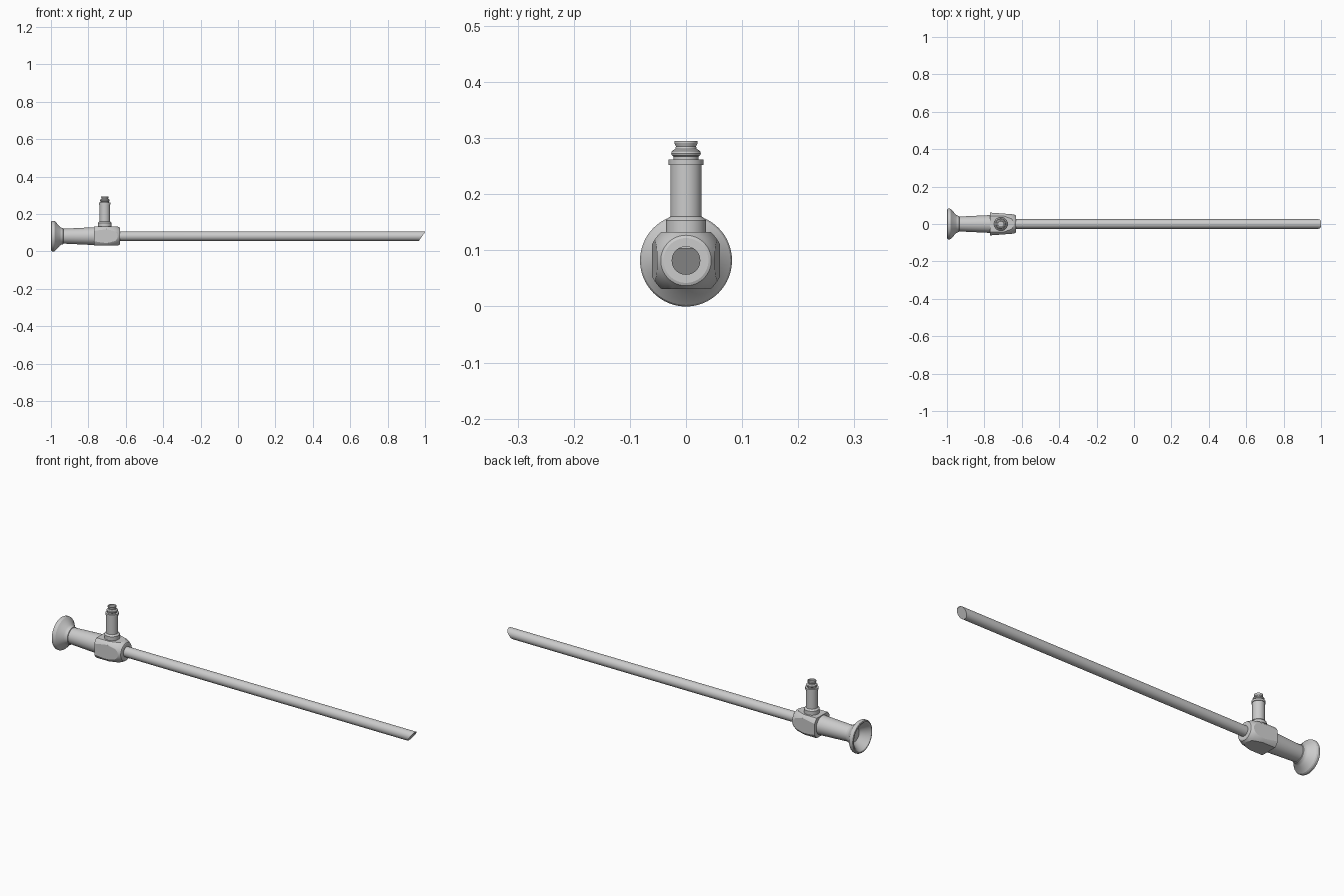
import bpy, bmesh, math
from mathutils import Vector, Matrix

if "Cube" in bpy.data.objects:
    bpy.data.objects.remove(bpy.data.objects["Cube"])

AXIS = 0.082
ALONG_X = Matrix.Translation((0, 0, AXIS)) @ Matrix.Rotation(math.pi / 2, 4, 'Y')


def lathe(profile, matrix, segs=64):
    """Closed solid of revolution from (axial position, radius) points."""
    bm = bmesh.new()
    rings = []
    for h, r in profile:
        rings.append([bm.verts.new((r * math.cos(2 * math.pi * i / segs),
                                    r * math.sin(2 * math.pi * i / segs), h)) for i in range(segs)])
    for a, b in zip(rings, rings[1:]):
        for i in range(segs):
            j = (i + 1) % segs
            bm.faces.new((a[i], a[j], b[j], b[i]))
    bm.faces.new(rings[0][::-1])
    bm.faces.new(rings[-1])
    bm.transform(matrix)
    return bm


def cut(bm, point, normal):
    """Slice away everything on the normal side and close the cut."""
    res = bmesh.ops.bisect_plane(bm, geom=bm.verts[:] + bm.edges[:] + bm.faces[:], dist=1e-6,
                                 plane_co=Vector(point), plane_no=Vector(normal).normalized(),
                                 clear_outer=True)
    edges = [e for e in res['geom_cut'] if isinstance(e, bmesh.types.BMEdge)]
    bmesh.ops.edgeloop_fill(bm, edges=edges)


def finish(name, bm):
    bmesh.ops.recalc_face_normals(bm, faces=bm.faces[:])
    mesh = bpy.data.meshes.new(name)
    bm.to_mesh(mesh)
    bm.free()
    ob = bpy.data.objects.new(name, mesh)
    bpy.context.collection.objects.link(ob)
    bpy.ops.object.select_all(action='DESELECT')
    ob.select_set(True)
    bpy.context.view_layer.objects.active = ob
    bpy.ops.object.shade_smooth_by_angle(angle=math.radians(20))


# Dished eyepiece cup
finish("eyepiece", lathe([(-0.955, 0.035), (-0.965, 0.045), (-0.992, 0.064), (-0.998, 0.069),
                          (-1.0, 0.074), (-0.998, 0.079), (-0.993, 0.082), (-0.984, 0.082),
                          (-0.978, 0.079), (-0.952, 0.050), (-0.944, 0.045), (-0.935, 0.043),
                          (-0.93, 0.03)], ALONG_X))

# Tapered handle
finish("handle", lathe([(-0.95, 0.039), (-0.76, 0.048)], ALONG_X))

# Round block with tapering side flats and level top and bottom flats
block = lathe([(-0.77, 0.067), (-0.70, 0.067), (-0.655, 0.058), (-0.640, 0.050),
               (-0.632, 0.045), (-0.630, 0.040)], ALONG_X)
for s in (-1, 1):
    cut(block, (-0.77, s * 0.061, AXIS), (0.075, s, 0))
    cut(block, (-0.77, 0, AXIS + s * 0.051), (0, 0, s))
finish("body_block", block)

# Long shaft with slanted tip
shaft = lathe([(-0.65, 0.0255), (1.0, 0.0255)], ALONG_X)
cut(shaft, (1.0, 0, AXIS + 0.021), (0.046, 0, -0.033))
finish("shaft", shaft)

# Light post with collar, rings and stepped tip
finish("light_post", lathe([(0.115, 0.036), (0.153, 0.036), (0.159, 0.030), (0.160, 0.028),
                            (0.252, 0.028), (0.252, 0.031), (0.262, 0.031), (0.262, 0.022),
                            (0.267, 0.022), (0.269, 0.025), (0.273, 0.0265), (0.277, 0.025),
                            (0.281, 0.019), (0.285, 0.018), (0.291, 0.0205), (0.295, 0.0205),
                            (0.295, 0.016), (0.288, 0.015)],
                           Matrix.Translation((-0.712, 0, 0)), 48))
